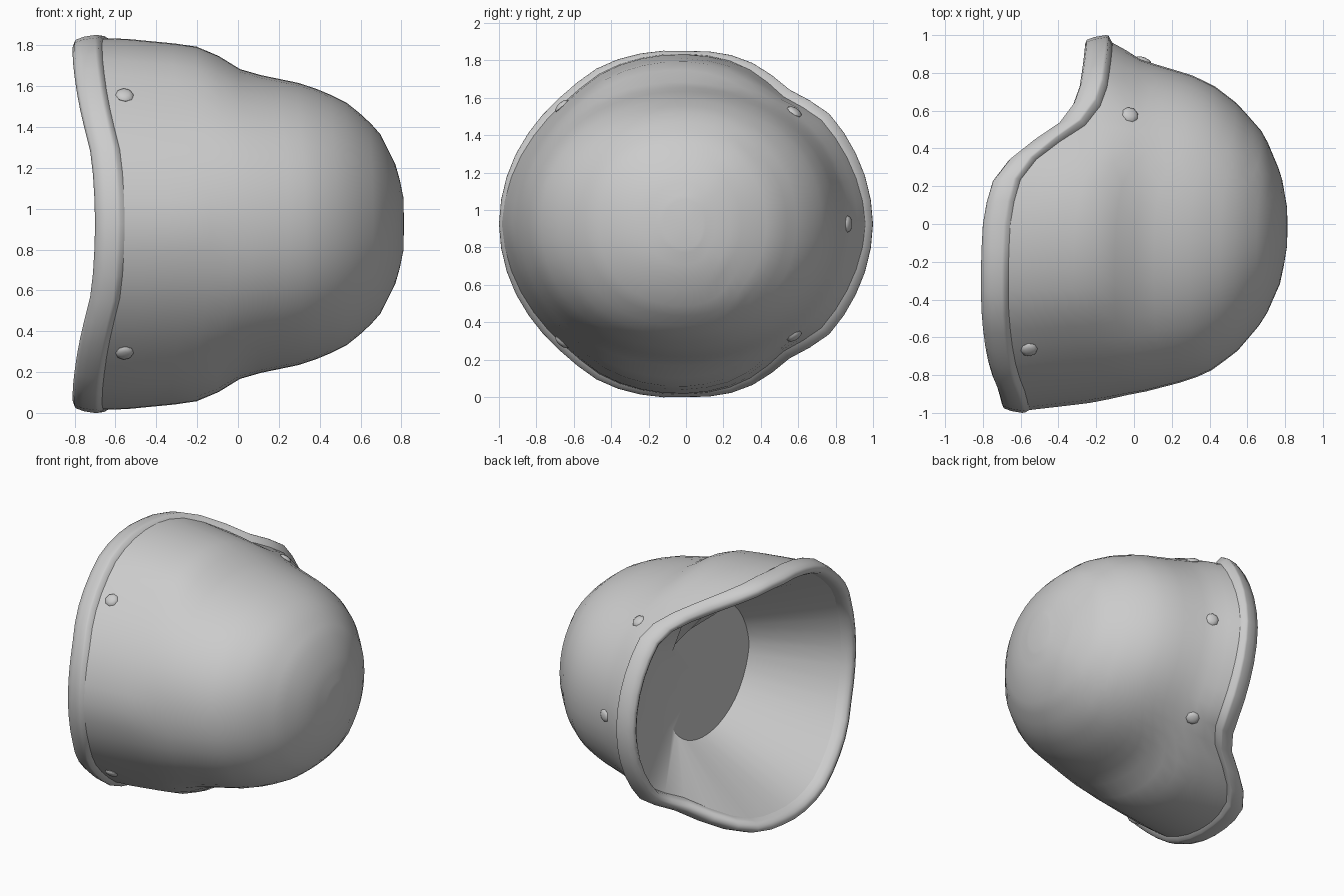
import bpy
import bmesh
from math import sin, cos, pi, radians
from mathutils import Vector

cube = bpy.data.objects.get("Cube")
if cube:
    bpy.data.objects.remove(cube, do_unlink=True)

MID_Z = 0.925      # height of the helmet's axis, which runs along x
RIM_WIDTH = 0.145
SEGMENTS = 48
ANGLES = [2 * pi * j / SEGMENTS for j in range(SEGMENTS)]

grey = bpy.data.materials.new("helmet_grey")
grey.use_nodes = True
grey.diffuse_color = (0.6, 0.6, 0.6, 1)
grey.node_tree.nodes["Principled BSDF"].inputs["Base Color"].default_value = (0.6, 0.6, 0.6, 1)

# Dome half-widths along the axis: x, nape, brow, side
DOME = [(-0.8, 1.0, 0.99, 0.84), (-0.56, 1.0, 0.965, 0.835), (-0.3, 0.98, 0.935, 0.81),
        (-0.1, 0.92, 0.91, 0.79), (0.05, 0.865, 0.89, 0.742), (0.3, 0.79, 0.825, 0.69),
        (0.42, 0.735, 0.77, 0.65), (0.55, 0.635, 0.67, 0.585), (0.69, 0.475, 0.505, 0.455),
        (0.78, 0.26, 0.3, 0.275), (0.81, 0.09, 0.12, 0.13)]

# Rim from nape to brow: angle, radius, x
RIM = [(0, 1.0, -0.26), (11, 0.995, -0.26), (26, 0.98, -0.27), (39, 0.965, -0.29),
       (46, 0.93, -0.33), (53, 0.905, -0.41), (58, 0.915, -0.5), (64, 0.926, -0.61),
       (70, 0.935, -0.7), (77, 0.935, -0.765), (90, 0.925, -0.8), (102, 0.94, -0.81),
       (118, 0.96, -0.81), (132, 0.952, -0.795), (146, 0.968, -0.765), (157, 0.983, -0.725),
       (168, 0.995, -0.705), (180, 1.0, -0.7)]

# Octagonal floor of the liner: angle, radius
FLOOR = [(0, 0.53), (45, 0.4), (105, 0.49), (147, 0.56), (180, 0.6)]


def lookup(table, key):
    """Linear interpolation of a row in a sorted table."""
    key = min(max(key, table[0][0]), table[-1][0])
    for a, b in zip(table, table[1:]):
        if key <= b[0]:
            t = (key - a[0]) / (b[0] - a[0])
            return [p + (q - p) * t for p, q in zip(a[1:], b[1:])]


def around(table, angle):
    """Look up a table that is mirrored between upper and lower half."""
    deg = angle * 180 / pi % 360
    return lookup(table, min(deg, 360 - deg))


def dome(x, angle):
    nape, brow, side = lookup(DOME, x)
    depth = nape if cos(angle) > 0 else brow
    n = 2.12
    return (abs(cos(angle) / depth) ** n + abs(sin(angle) / side) ** n) ** (-1 / n)


def shell_radius(x, angle):
    """Dome plus the bulge over the ears and the flare at the rim."""
    radius, edge = around(RIM, angle)
    edge += RIM_WIDTH
    step = 0.015 + 0.02 * abs(sin(2 * angle)) + 0.025 * max(cos(angle), 0)
    flare = radius - step - dome(edge, angle)
    t = min(max((0.05 - x) / min(0.3, 0.05 - edge), 0), 1)
    return dome(x, angle) + flare * t * t * (3 - 2 * t)


def point(x, radius, angle):
    return Vector((x, radius * cos(angle), MID_Z + radius * sin(angle)))


def finish(name, bm, smooth_angle):
    mesh = bpy.data.meshes.new(name)
    bm.to_mesh(mesh)
    bm.free()
    mesh.materials.append(grey)
    obj = bpy.data.objects.new(name, mesh)
    bpy.context.collection.objects.link(obj)
    bpy.ops.object.select_all(action='DESELECT')
    obj.select_set(True)
    bpy.context.view_layer.objects.active = obj
    bpy.ops.object.shade_smooth_by_angle(angle=radians(smooth_angle))


def loft(name, rings, smooth_angle, first_pole=None, last_pole=None):
    bm = bmesh.new()
    rows = [[bm.verts.new(p) for p in ring] for ring in rings]
    for a, b in zip(rows, rows[1:]):
        for j in range(SEGMENTS):
            k = (j + 1) % SEGMENTS
            bm.faces.new((a[j], a[k], b[k], b[j]))
    for pole, row, flip in ((first_pole, rows[0], True), (last_pole, rows[-1], False)):
        if pole:
            tip = bm.verts.new(pole)
            for j in range(SEGMENTS):
                pair = (row[j], row[(j + 1) % SEGMENTS])
                bm.faces.new((*(pair[::-1] if flip else pair), tip))
    finish(name, bm, smooth_angle)


# Outer shell, from the rim to the crown
def shell_ring(t):
    ring = []
    for a in ANGLES:
        start = around(RIM, a)[1] + RIM_WIDTH
        x = start + (0.81 - start) * sin(t * pi / 2)
        ring.append(point(x, shell_radius(x, a), a))
    return ring


ROWS = 20
loft("outer_shell", [shell_ring(i / ROWS) for i in range(ROWS + 1)], 60,
     last_pole=(0.813, -0.01, MID_Z))


# Rolled rim, from the inside edge to the shell
def rim_ring(dx, inset):
    ring = []
    for a in ANGLES:
        radius, edge = around(RIM, a)
        ring.append(point(edge + dx, radius - inset, a))
    return ring


LIP = [(0.08, 0.1), (0.04, 0.09), (0.012, 0.075), (0, 0.05), (0.01, 0.025),
       (0.05, 0.01), (0.11, 0), (0.125, 0.003)]
loft("rolled_rim", [rim_ring(*p) for p in LIP] + [shell_ring(0)], 120)

# Inner liner, a funnel from the rim to a flat floor
FLOOR_X = -0.09
floor_ring = [point(FLOOR_X, around(FLOOR, a)[0], a) for a in ANGLES]
loft("inner_liner", [floor_ring, rim_ring(*LIP[0])], 25,
     first_pole=(FLOOR_X, 0, MID_Z))


# Rivets, lying flat on the shell
def rivet(name, x, angle):
    def surface(px, pa):
        return point(px, shell_radius(px, pa), pa)
    e = 0.03
    normal = (surface(x, angle + e) - surface(x, angle - e)).cross(
        surface(x + e, angle) - surface(x - e, angle)).normalized()
    bm = bmesh.new()
    bmesh.ops.create_uvsphere(bm, u_segments=8, v_segments=6, radius=0.045)
    bmesh.ops.scale(bm, vec=(1, 1, 0.4), verts=bm.verts)
    bmesh.ops.rotate(bm, matrix=normal.to_track_quat('Z', 'Y').to_matrix(), verts=bm.verts)
    bmesh.ops.translate(bm, vec=surface(x, angle), verts=bm.verts)
    finish(name, bm, 40)


for side, sign in (("upper", 1), ("lower", -1)):
    rivet(side + "_front_rivet", -0.555, sign * radians(136.5))
    rivet(side + "_back_rivet", -0.02, sign * radians(46))
rivet("nape_rivet", 0.05, 0)
